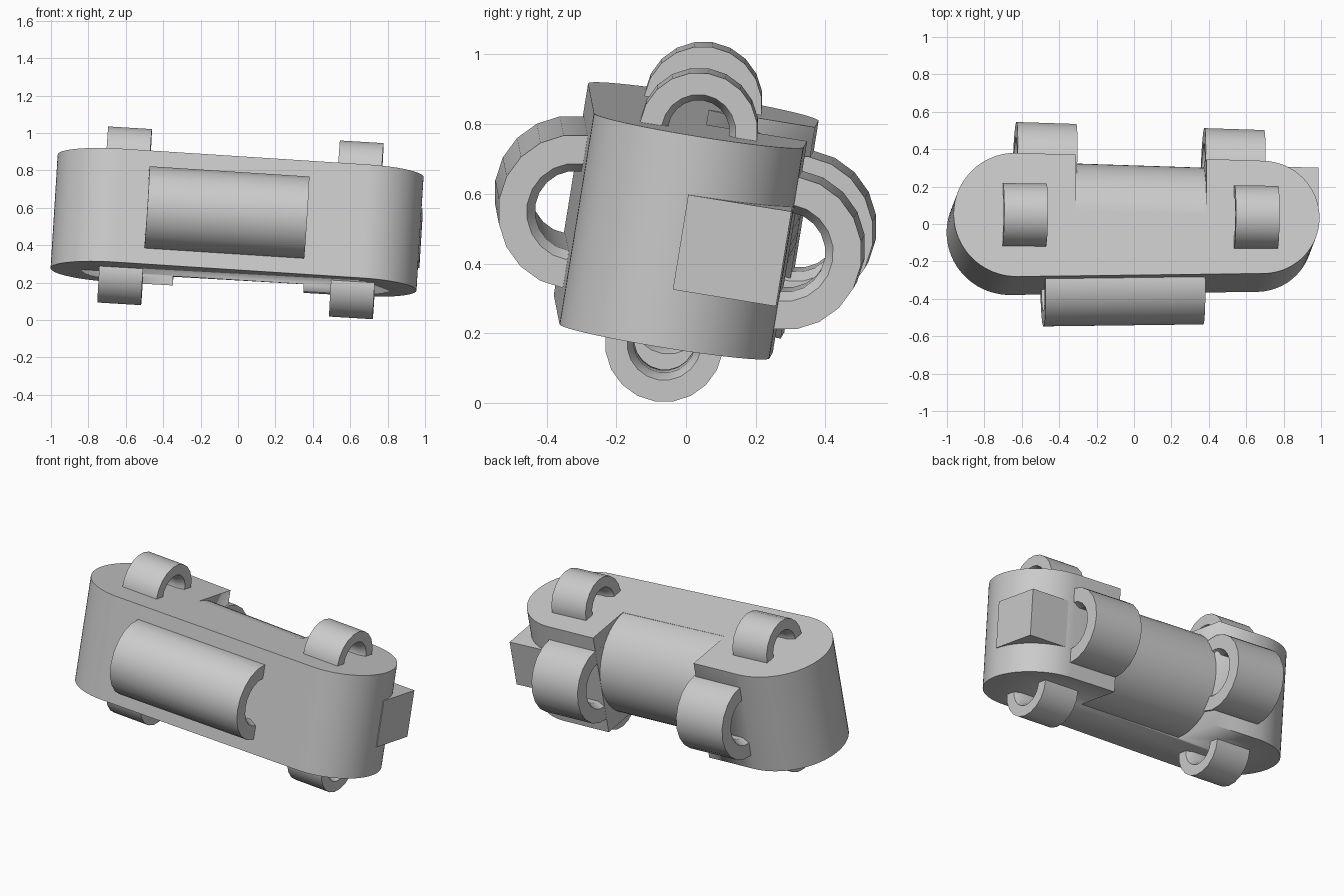
import bpy
import bmesh
import math
from mathutils import Matrix, Vector

cube = bpy.data.objects.get("Cube")
if cube:
    bpy.data.objects.remove(cube, do_unlink=True)

# One plain grey material
grey = bpy.data.materials.new("plain_grey")
grey.use_nodes = True
grey.diffuse_color = (0.6, 0.6, 0.6, 1)
grey.node_tree.nodes["Principled BSDF"].inputs["Base Color"].default_value = (0.6, 0.6, 0.6, 1)

# The whole part sits slightly tilted: build it square, then place it with this frame
ax = Vector((0.998, -0.01, -0.0605)).normalized()
az = Vector((0.064, 0.16, 0.985))
az = (az - ax * az.dot(ax)).normalized()
ay = az.cross(ax)
FRAME = Matrix.Translation((0.01, -0.006, 0.52)) @ Matrix((ax, ay, az)).transposed().to_4x4()

HALF = 0.66                    # end-arc centres
R_RIGHT, R_LEFT = 0.305, 0.335  # end-arc radii on +x and -x
H = 0.3075                     # half height
TAPER = math.asin((R_LEFT - R_RIGHT) / (2 * HALF))


def side_y(x):
    """Distance of the tapered side wall from the centre line."""
    return (R_LEFT + R_RIGHT) / 2 - x * math.tan(TAPER)


def finish(name, bm, local=Matrix()):
    bmesh.ops.recalc_face_normals(bm, faces=bm.faces)
    bm.transform(FRAME @ local)
    mesh = bpy.data.meshes.new(name)
    bm.to_mesh(mesh)
    bm.free()
    mesh.materials.append(grey)
    ob = bpy.data.objects.new(name, mesh)
    bpy.context.collection.objects.link(ob)
    bpy.ops.object.select_all(action='DESELECT')
    ob.select_set(True)
    bpy.context.view_layer.objects.active = ob
    bpy.ops.object.shade_smooth_by_angle(angle=math.radians(30))
    return ob


def box(name, lo, hi, local=Matrix()):
    bm = bmesh.new()
    bmesh.ops.create_cube(bm, size=1)
    lo, hi = Vector(lo), Vector(hi)
    for v in bm.verts:
        v.co = [(a + b) / 2 + c * (b - a) for a, b, c in zip(lo, hi, v.co)]
    return finish(name, bm, local)


def lathe(name, profile, local, segments=20):
    """Spin a closed (x, radius) profile around the x axis."""
    bm = bmesh.new()
    rings = []
    for i in range(segments):
        a = math.tau * i / segments
        rings.append([bm.verts.new((x, r * math.cos(a), r * math.sin(a))) for x, r in profile])
    n = len(profile)
    for i in range(segments):
        p, q = rings[i], rings[(i + 1) % segments]
        for j in range(n):
            k = (j + 1) % n
            bm.faces.new((p[j], p[k], q[k], q[j]))
    return finish(name, bm, local)


def tube(name, x, y, z, half, radius, turn=0.0):
    """Open tube with a chamfered mouth at both ends."""
    mouth, bore, deep = radius * 0.63, radius * 0.52, 0.04
    profile = [(-half, radius), (half, radius), (half, mouth), (half - deep, bore),
               (deep - half, bore), (-half, mouth)]
    lathe(name, profile, Matrix.Translation((x, y, z)) @ Matrix.Rotation(turn, 4, 'Z'))


# Main block: hull of two arcs, extruded
bm = bmesh.new()
outline = []
STEPS = 40
for cx, r, start, sweep in ((HALF, R_RIGHT, TAPER - math.pi / 2, math.pi - 2 * TAPER),
                            (-HALF, R_LEFT, math.pi / 2 - TAPER, math.pi + 2 * TAPER)):
    # tangent points follow the tapered sides
    if cx > 0:
        start, sweep = -math.pi / 2 + TAPER, math.pi - 2 * TAPER
    for i in range(STEPS + 1):
        a = start + sweep * i / STEPS
        outline.append(bm.verts.new((cx + r * math.cos(a), r * math.sin(a), -H)))
base = bm.faces.new(outline)
up = bmesh.ops.extrude_face_region(bm, geom=[base])
bmesh.ops.translate(bm, vec=(0, 0, 2 * H), verts=[g for g in up["geom"] if isinstance(g, bmesh.types.BMVert)])
block = finish("main_block", bm)

# Notch in the back between the rear barrels
N0, N1 = -0.34, 0.36
cutter = box("notch_cutter", (N0, 0.02, -0.6), (N1, 0.7, 0.6))
cutter.hide_render = True
mod = block.modifiers.new("notch", 'BOOLEAN')
mod.operation = 'DIFFERENCE'
mod.solver = 'EXACT'
mod.object = cutter
bpy.context.view_layer.objects.active = block
bpy.ops.object.modifier_apply(modifier=mod.name)
bpy.data.objects.remove(cutter, do_unlink=True)

# Rounded core filling the notch
mid = (N0 + N1) / 2
bm = bmesh.new()
bmesh.ops.create_cone(bm, cap_ends=True, segments=48, radius1=H - 0.001, radius2=H - 0.001, depth=N1 - N0 + 0.01)
bm.transform(Matrix.Rotation(math.pi / 2, 4, 'Y'))
finish("rounded_core", bm,
       Matrix.Translation((mid, side_y(mid) - H, 0)) @ Matrix.Rotation(-TAPER, 4, 'Z'))

# Stop block on the +x end
box("end_stop", (0.4, 0.0, -0.138), (0.97, 0.3, 0.138))

# Long barrel on the front, two short barrels on the back
BARREL = 0.222
tube("front_barrel", -0.07, -side_y(-0.07), 0, 0.428, BARREL, TAPER)
for side, x in (("right", -0.487), ("left", 0.52)):
    tube("back_barrel_" + side, x, side_y(x) - 0.005, 0, 0.16, BARREL, -TAPER)

# Small rings above and below both ends
for side, x in (("right", -0.617), ("left", 0.624)):
    for level, z in (("top", H), ("bottom", -H)):
        tube(level + "_ring_" + side, x, 0, z, 0.117, 0.17)
